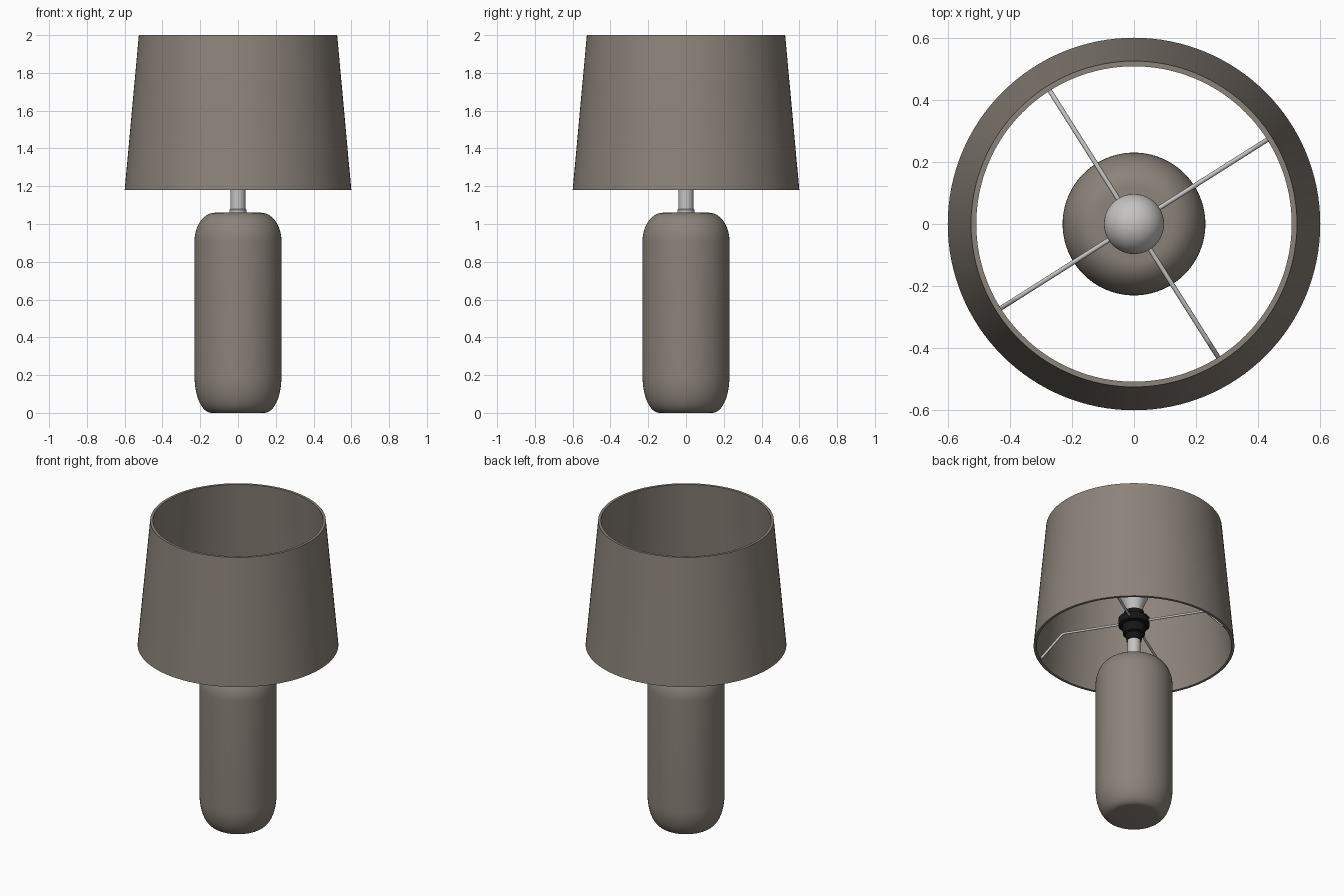
import bpy, bmesh, math

if "Cube" in bpy.data.objects:
    bpy.data.objects.remove(bpy.data.objects["Cube"])


def material(name, rgb):
    m = bpy.data.materials.new(name)
    m.diffuse_color = (*rgb, 1)
    m.use_nodes = True
    m.node_tree.nodes["Principled BSDF"].inputs["Base Color"].default_value = m.diffuse_color
    return m


TAUPE = material("taupe", (0.262, 0.227, 0.195))
METAL = material("pale_metal", (0.56, 0.55, 0.54))
BLACK = material("black_plastic", (0.008, 0.008, 0.008))


def finish(obj, mat, angle=35):
    obj.data.materials.append(mat)
    bpy.ops.object.select_all(action='DESELECT')
    obj.select_set(True)
    bpy.context.view_layer.objects.active = obj
    bpy.ops.object.shade_smooth_by_angle(angle=math.radians(angle))
    return obj


def lathe(name, profile, mat, closed=False, steps=96):
    """Spin an (r, z) profile around the z axis."""
    bm = bmesh.new()
    vs = [bm.verts.new((r, 0, z)) for r, z in profile]
    edges = [bm.edges.new(p) for p in zip(vs, vs[1:])]
    if closed:
        edges.append(bm.edges.new((vs[-1], vs[0])))
    bmesh.ops.spin(bm, geom=vs + edges, cent=(0, 0, 0), axis=(0, 0, 1),
                   angle=2 * math.pi, steps=steps)
    bmesh.ops.remove_doubles(bm, verts=bm.verts, dist=1e-5)
    bmesh.ops.recalc_face_normals(bm, faces=bm.faces)
    me = bpy.data.meshes.new(name)
    bm.to_mesh(me)
    bm.free()
    obj = bpy.data.objects.new(name, me)
    bpy.context.collection.objects.link(obj)
    return finish(obj, mat)


def arc(cr, cz, rr, rz, a0, a1, n=12):
    angles = [math.radians(a0 + (a1 - a0) * i / n) for i in range(n + 1)]
    return [(cr + rr * math.cos(a), cz + rz * math.sin(a)) for a in angles]


# Capsule shaped body
lathe("body", [(0, 0)] + arc(0.14, 0.19, 0.09, 0.19, -90, 0)
      + arc(0.12, 0.91, 0.11, 0.15, 0, 90) + [(0, 1.06)], TAUPE)

# Tapered shade with wall thickness
lathe("shade", [(0.60, 1.18), (0.525, 2.0), (0.508, 2.0), (0.583, 1.18)],
      TAUPE, closed=True, steps=128)

# Stem with a small collar
lathe("stem", [(0, 1.055), (0.046, 1.055), (0.046, 1.075), (0.04, 1.08),
               (0.04, 1.235), (0, 1.235)], METAL, steps=48)

# Stepped socket
lathe("socket", [(0, 1.215), (0.045, 1.215), (0.05, 1.255), (0.066, 1.26),
                 (0.07, 1.315), (0.094, 1.32), (0.094, 1.365), (0.065, 1.37),
                 (0.06, 1.41), (0, 1.41)], BLACK, steps=48)

# Bulb with a flared neck
lathe("bulb", [(0, 1.40), (0.045, 1.40), (0.05, 1.43), (0.066, 1.47), (0.084, 1.51)]
      + arc(0, 1.565, 0.097, 0.097, -25, 89, 16) + [(0, 1.662)], METAL, steps=48)

# Four bent wires from socket to the lower rim of the shade
for i in range(4):
    a = math.radians(32.3 + 90 * i)
    cu = bpy.data.curves.new("wire", 'CURVE')
    cu.dimensions = '3D'
    cu.bevel_depth = 0.0075
    cu.bevel_resolution = 2
    cu.use_fill_caps = True
    path = [(0.05, 1.343), (0.44, 1.343), (0.455, 1.335), (0.585, 1.195)]
    sp = cu.splines.new('POLY')
    sp.points.add(len(path) - 1)
    for p, (r, z) in zip(sp.points, path):
        p.co = (r * math.cos(a), r * math.sin(a), z, 1)
    tmp = bpy.data.objects.new("wire_curve", cu)
    bpy.context.collection.objects.link(tmp)
    bpy.context.view_layer.update()
    me = bpy.data.meshes.new_from_object(
        tmp.evaluated_get(bpy.context.evaluated_depsgraph_get()))
    bpy.data.objects.remove(tmp)
    wire = bpy.data.objects.new(f"shade_wire_{i + 1}", me)
    bpy.context.collection.objects.link(wire)
    me.materials.clear()
    finish(wire, METAL, 50)
